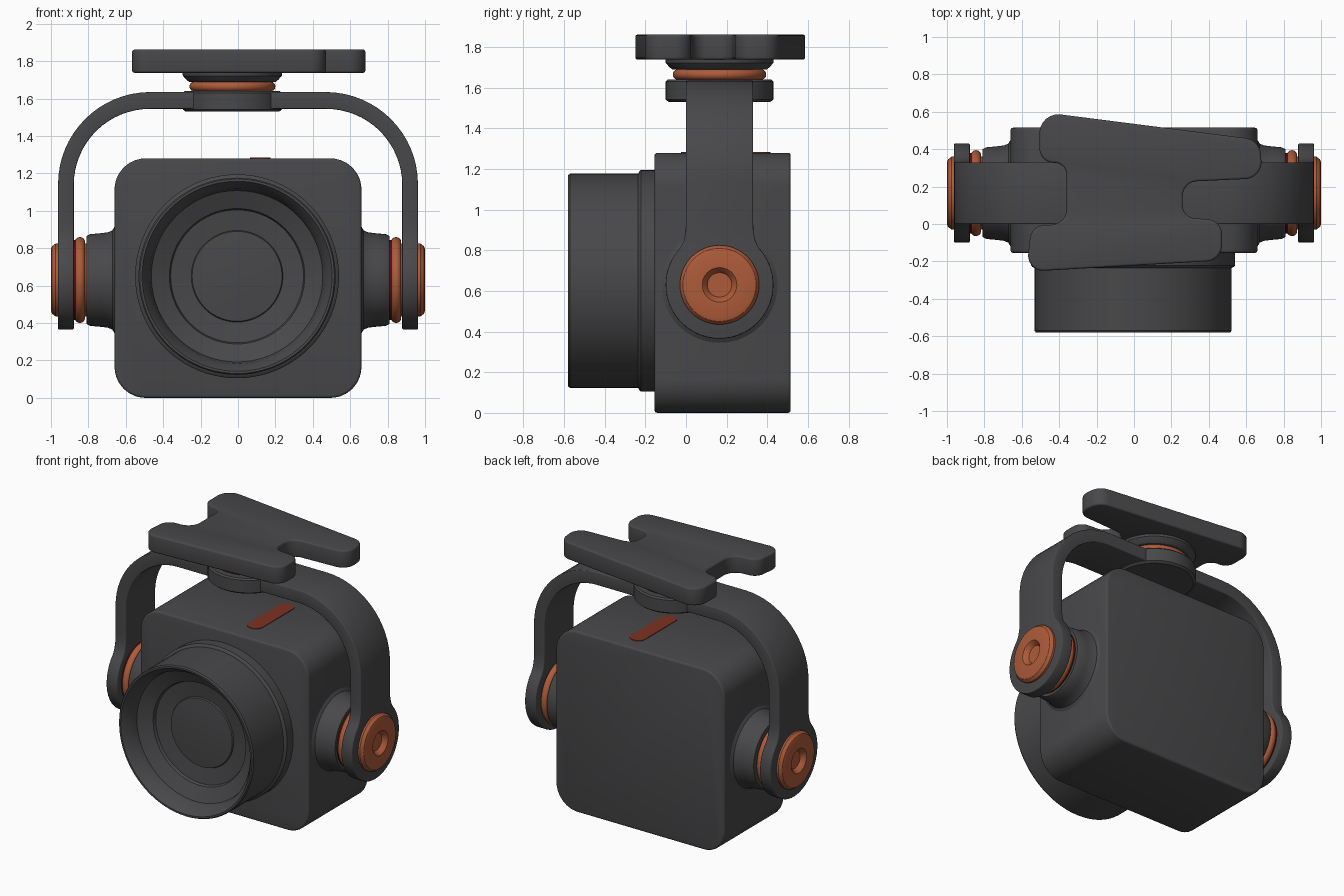
import bpy, bmesh, math
from mathutils import Vector, Matrix

if "Cube" in bpy.data.objects:
    bpy.data.objects.remove(bpy.data.objects["Cube"])

def material(name, rgb):
    m = bpy.data.materials.new(name)
    m.diffuse_color = (*rgb, 1)
    m.use_nodes = True
    m.node_tree.nodes["Principled BSDF"].inputs["Base Color"].default_value = m.diffuse_color
    return m

GREY = material("dark grey", (0.065, 0.065, 0.069))
ORANGE = material("copper orange", (0.42, 0.105, 0.042))
RUST = material("rust red", (0.2, 0.032, 0.016))
RED = material("deep red", (0.09, 0.004, 0.006))

PY, PZ = 0.165, 0.63      # pivot axis of the side joints
TX = -0.03                # x of the top joint

def finish(name, bm, mat, bevel=0.0, limit=50):
    bmesh.ops.recalc_face_normals(bm, faces=bm.faces)
    if bevel:
        edges = [e for e in bm.edges if len(e.link_faces) == 2
                 and e.calc_face_angle(0) > math.radians(limit)]
        bmesh.ops.bevel(bm, geom=edges, offset=bevel, segments=3, profile=0.5,
                        affect='EDGES', clamp_overlap=True)
    me = bpy.data.meshes.new(name)
    bm.to_mesh(me)
    bm.free()
    me.materials.append(mat)
    ob = bpy.data.objects.new(name, me)
    bpy.context.collection.objects.link(ob)
    bpy.ops.object.select_all(action='DESELECT')
    ob.select_set(True)
    bpy.context.view_layer.objects.active = ob
    bpy.ops.object.shade_smooth_by_angle(angle=math.radians(32))
    return ob

AXES = {'Z': Matrix.Identity(4), 'X': Matrix.Rotation(math.pi / 2, 4, 'Y'),
        '-X': Matrix.Rotation(-math.pi / 2, 4, 'Y'),
        '-Y': Matrix.Rotation(math.pi / 2, 4, 'X')}

def lathe(name, profile, axis, centre, mat, n=64, closed=False):
    """Spin (radius, distance along axis) points around an axis."""
    bm = bmesh.new()
    vs = [bm.verts.new((r, 0, h)) for r, h in profile]
    es = [bm.edges.new(p) for p in zip(vs, vs[1:])]
    if closed:
        es.append(bm.edges.new((vs[-1], vs[0])))
    bmesh.ops.spin(bm, geom=vs + es, cent=(0, 0, 0), axis=(0, 0, 1),
                   angle=2 * math.pi, steps=n)
    bmesh.ops.remove_doubles(bm, verts=bm.verts, dist=1e-5)
    bmesh.ops.transform(bm, matrix=Matrix.Translation(centre) @ AXES[axis], verts=bm.verts)
    return finish(name, bm, mat)

def rounded(corners, seg=8):
    """Round each (x, y, radius) corner of a polygon."""
    out, n = [], len(corners)
    for i, (x, y, r) in enumerate(corners):
        p = Vector((x, y))
        a = (Vector(corners[i - 1][:2]) - p).normalized()
        b = (Vector(corners[(i + 1) % n][:2]) - p).normalized()
        half = a.angle(b) / 2
        c = p + (a + b).normalized() * r / math.sin(half)
        s, e = p + a * r / math.tan(half) - c, p + b * r / math.tan(half) - c
        for k in range(seg + 1):
            out.append(c + s.lerp(e, k / seg).normalized() * r)
    return out

def prism(name, pts, to3d, lo, hi, mat, bevel):
    bm = bmesh.new()
    ra = [bm.verts.new(to3d(p, lo)) for p in pts]
    rb = [bm.verts.new(to3d(p, hi)) for p in pts]
    bm.faces.new(ra)
    bm.faces.new(rb[::-1])
    for i in range(len(pts)):
        j = (i + 1) % len(pts)
        bm.faces.new((ra[i], ra[j], rb[j], rb[i]))
    return finish(name, bm, mat, bevel)

def flat(p, h):
    return (p.x, p.y, h)

def ring(major, minor, h):
    return [(major + minor * math.cos(2 * math.pi * k / 14),
             h + minor * math.sin(2 * math.pi * k / 14)) for k in range(14)]

# camera body
prism("camera_body", rounded([(-0.66, 0, 0.165), (0.66, 0, 0.165), (0.66, 1.28, 0.165), (-0.66, 1.28, 0.165)]),
      lambda p, h: (p.x, h, p.y), -0.155, 0.515, GREY, 0.014)

# lens barrel with stepped recess and glass
lathe("lens_barrel", [(0, 0.10), (0.545, 0.10), (0.545, 0.222), (0.538, 0.23), (0.527, 0.235),
      (0.527, 0.57), (0.52, 0.58), (0.508, 0.58), (0.468, 0.525), (0.458, 0.47), (0.362, 0.425),
      (0.355, 0.405), (0.245, 0.39), (0.24, 0.40), (0.12, 0.41), (0, 0.413)],
      '-Y', (-0.005, 0, 0.65), GREY, 80)

# stripe on top of the body
prism("top_stripe", rounded([(0.065, -0.025, 0.05), (0.175, -0.025, 0.05), (0.175, 0.415, 0.05), (0.065, 0.415, 0.05)]),
      flat, 1.277, 1.284, RUST, 0)

# side joints
for side, axis in (("left", '-X'), ("right", 'X')):
    c = (0, PY, PZ)
    lathe(side + "_body_hub", [(0, 0.64), (0.29, 0.64), (0.285, 0.66), (0.265, 0.672), (0.255, 0.695),
          (0.25, 0.735), (0.245, 0.79), (0.235, 0.81), (0, 0.81)], axis, c, GREY)
    lathe(side + "_joint_ring", ring(0.202, 0.028, 0.845), axis, c, ORANGE, closed=True)
    lathe(side + "_joint_core", [(0, 0.80), (0.195, 0.80), (0.195, 0.90), (0, 0.90)], axis, c, ORANGE)
    w = 0.865 if side == "left" else 0.806
    lathe(side + "_washer", [(0, w), (0.215, w), (0.215, w + 0.015), (0, w + 0.015)], axis, c, RED)
    lathe(side + "_pivot_cap", [(0, 0.94), (0.195, 0.94), (0.195, 0.975), (0.18, 0.995), (0.165, 1.0),
          (0.085, 1.0), (0.07, 0.985), (0.06, 0.968), (0, 0.966)], axis, c, ORANGE)

# yoke: one strip swept from the left joint over the top to the right joint
R, HW, T = 0.265, 0.165, 0.042
half = []                     # (x, z, normal x, normal z, half width, half thickness)
for k in range(17):
    t = math.radians(-85 + 8 * k)
    half.append((0.92, PZ + R * math.sin(t), 1, 0, R * math.cos(t), T))
half += [(0.92, 0.845, 1, 0, 0.177, T), (0.92, 0.89, 1, 0, 0.167, T), (0.92, 0.95, 1, 0, HW, T)]
for k in range(17):
    t = math.pi / 2 * k / 16
    half.append((0.47 + 0.45 * math.cos(t), 1.14 + 0.45 * math.sin(t),
                 math.cos(t), math.sin(t), HW, T + 0.003 * k / 16))
full = half + [(-x, z, -nx, nz, w, t) for x, z, nx, nz, w, t in reversed(half)]
bm = bmesh.new()
prev = None
for x, z, nx, nz, w, t in full:
    sec = [bm.verts.new((x + nx * t * o, PY + w * s, z + nz * t * o))
           for o, s in ((1, -1), (1, 1), (-1, 1), (-1, -1))]
    if prev:
        for i in range(4):
            j = (i + 1) % 4
            bm.faces.new((prev[i], prev[j], sec[j], sec[i]))
    else:
        bm.faces.new(sec)
    prev = sec
bm.faces.new(prev[::-1])
finish("yoke", bm, GREY, 0.01)

# top joint
c = (TX, PY, 0)
lathe("yoke_top_disc", [(0, 1.53), (0.25, 1.53), (R, 1.542), (R, 1.63), (0.255, 1.64), (0, 1.64)], 'Z', c, GREY)
lathe("top_joint_ring", ring(0.204, 0.026, 1.665), 'Z', c, ORANGE, closed=True)
lathe("top_joint_hub", [(0, 1.62), (0.2, 1.62), (0.2, 1.688), (0.232, 1.69), (0.245, 1.70),
      (0.265, 1.722), (0.268, 1.75), (0, 1.75)], 'Z', c, GREY)

# mounting plate with notched sides
plate = [(-0.505, 0.60, 0.10), (0.67, 0.45, 0.09), (0.69, 0.245, 0.09), (0.26, 0.225, 0.08),
         (0.26, 0.035, 0.07), (0.47, 0.02, 0.08), (0.47, -0.195, 0.085), (-0.575, -0.255, 0.08),
         (-0.55, -0.01, 0.08), (-0.36, 0.0, 0.085), (-0.36, 0.325, 0.065), (-0.505, 0.33, 0.075)]
prism("mounting_plate", rounded(plate), flat, 1.738, 1.862, GREY, 0.012)
